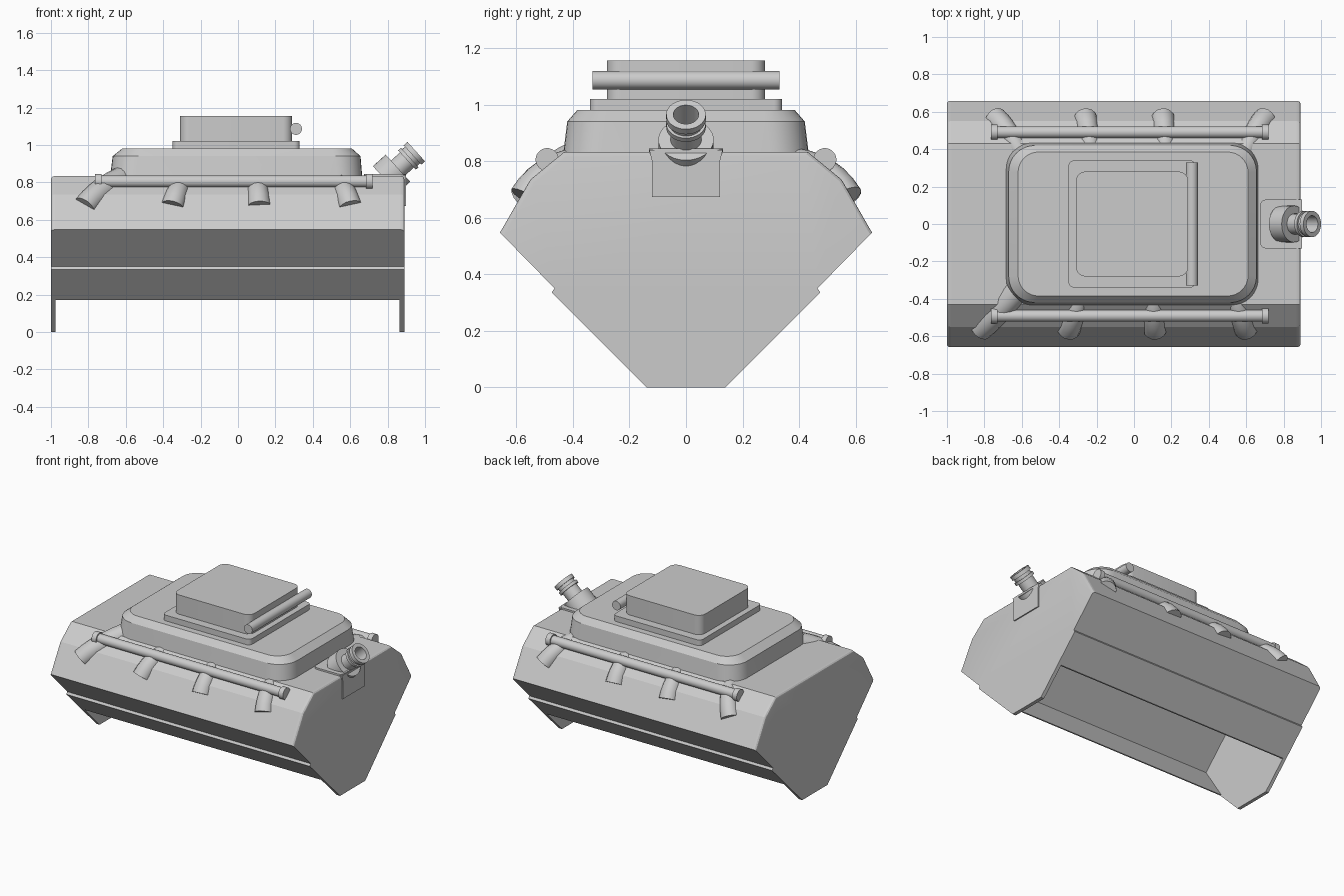
import bpy, bmesh, math
from mathutils import Vector

cube = bpy.data.objects.get("Cube")
if cube:
    bpy.data.objects.remove(cube, do_unlink=True)

grey = bpy.data.materials.new("plain_grey")
grey.use_nodes = True
grey.diffuse_color = (0.6, 0.6, 0.6, 1)
grey.node_tree.nodes["Principled BSDF"].inputs["Base Color"].default_value = (0.6, 0.6, 0.6, 1)


def finish(name, bm, angle=30):
    bmesh.ops.recalc_face_normals(bm, faces=bm.faces)
    mesh = bpy.data.meshes.new(name)
    bm.to_mesh(mesh)
    bm.free()
    mesh.materials.append(grey)
    ob = bpy.data.objects.new(name, mesh)
    bpy.context.collection.objects.link(ob)
    bpy.ops.object.select_all(action='DESELECT')
    ob.select_set(True)
    bpy.context.view_layer.objects.active = ob
    bpy.ops.object.shade_smooth_by_angle(angle=math.radians(angle))


def loft(bm, loops):
    """Skin equal-length closed loops of points and cap both ends."""
    rows = [[bm.verts.new(p) for p in loop] for loop in loops]
    n = len(rows[0])
    for a, b in zip(rows, rows[1:]):
        for i in range(n):
            j = (i + 1) % n
            bm.faces.new((a[i], a[j], b[j], b[i]))
    bm.faces.new(rows[0])
    bm.faces.new(rows[-1])


def rounded_rect(x0, x1, y, r, z, steps=8):
    pts = []
    for k, (cx, cy) in enumerate(((x1 - r, y - r), (x0 + r, y - r), (x0 + r, r - y), (x1 - r, r - y))):
        for s in range(steps + 1):
            a = math.pi / 2 * (k + s / steps)
            pts.append((cx + r * math.cos(a), cy + r * math.sin(a), z))
    return pts


def rounded_block(name, layers):
    bm = bmesh.new()
    loft(bm, [rounded_rect(*layer) for layer in layers])
    finish(name, bm)


def ring(centre, u, v, r, sides):
    return [centre + r * (u * math.cos(t) + v * math.sin(t))
            for t in (math.tau * i / sides for i in range(sides))]


def lathe(name, origin, axis, profile, sides=32):
    """Turn (distance, radius) pairs about an axis."""
    axis = Vector(axis).normalized()
    u = axis.orthogonal().normalized()
    v = axis.cross(u)
    bm = bmesh.new()
    loft(bm, [ring(Vector(origin) + axis * d, u, v, r, sides) for d, r in profile])
    finish(name, bm)


def tube(name, points, radii, sides=16, steps=6):
    """Round strut along a quadratic curve through its control points."""
    a, b, c = map(Vector, points)
    loops = []
    for k in range(steps + 1):
        t = k / steps
        p = a * (1 - t) ** 2 + b * 2 * t * (1 - t) + c * t * t
        d = ((b - a) * (1 - t) + (c - b) * t).normalized()
        u = d.cross(Vector((0, 0, 1))).normalized()
        loops.append(ring(p, u, d.cross(u), radii[0] + (radii[1] - radii[0]) * t, sides))
    bm = bmesh.new()
    loft(bm, loops)
    finish(name, bm)


def extrude_x(name, profile, x0, x1, round_x=None):
    bm = bmesh.new()
    loft(bm, [[(x, y, z) for y, z in profile] for x in (x0, x1)])
    if round_x is not None:
        edges = [e for e in bm.edges if all(abs(w.co.x - round_x) < 0.001 and w.co.z > 0.54 for w in e.verts)]
        bmesh.ops.bevel(bm, geom=edges, offset=0.018, segments=3, profile=0.5, affect='EDGES')
    finish(name, bm, 20)


def mirrored(half):
    return half + [(-y, z) for y, z in reversed(half)]


# Hull: hollow body between two full-height end plates
upper = [(0.475, 0.335), (0.465, 0.35), (0.658, 0.547), (0.55, 0.735), (0.43, 0.833)]
plate = mirrored([(0.14, 0)] + upper)
outer = mirrored([(0.31, 0.17)] + upper)
cavity = mirrored([(0.3, 0.17), (0.45, 0.4), (0.15, 0.7)])
extrude_x("hull_body", outer + cavity[::-1], -0.976, 0.864)
extrude_x("rear_end_plate", plate, -1, -0.976, -1)
extrude_x("front_end_plate", plate, 0.864, 0.89, 0.89)

# Superstructure
rounded_block("turret", [(-0.685, 0.665, 0.435, 0.14, 0.82), (-0.67, 0.655, 0.42, 0.14, 0.94),
                         (-0.62, 0.61, 0.385, 0.11, 0.98)])
rounded_block("hatch_base", [(-0.35, 0.33, 0.34, 0.03, 0.97), (-0.35, 0.33, 0.34, 0.03, 1.02)])
rounded_block("hatch_box", [(-0.31, 0.29, 0.28, 0.05, 1.01), (-0.31, 0.29, 0.28, 0.05, 1.155)])
lathe("hatch_bar", (0.31, -0.33, 1.086), (0, 1, 0), [(0, 0.032), (0.66, 0.032)])

# Side rails with end collars, and the low struts that pass beneath them
struts = {
    "front": (-1, ((-0.35, -0.29), (0.113, 0.1), (0.6, 0.54))),
    "back": (1, ((-0.74, -0.61), (-0.26, -0.23), (0.155, 0.17), (0.7, 0.59))),
}
for side, (s, places) in struts.items():
    lathe(side + "_rail", (-0.765, s * 0.491, 0.805), (1, 0, 0),
          [(0, 0.041), (0.035, 0.041), (0.035, 0.032), (1.45, 0.032), (1.45, 0.041), (1.485, 0.041)], 20)
    for i, (foot, head) in enumerate(places, 1):
        tube(f"{side}_strut_{i}", ((foot, s * 0.563, 0.67), ((foot + head) / 2, s * 0.505, 0.775),
                                   (head, s * 0.38, 0.795)), (0.063, 0.052))
tube("front_corner_strut", ((-0.82, -0.563, 0.67), (-0.73, -0.48, 0.78), (-0.57, -0.3, 0.84)),
     (0.063, 0.068))

# Angled nozzle on its bracket
rounded_block("bracket_top", [(0.675, 0.895, 0.13, 0.03, 0.82), (0.675, 0.895, 0.13, 0.03, 0.845)])
extrude_x("bracket_face", mirrored([(0.12, 0.673), (0.12, 0.8), (0.13, 0.84)]), 0.8, 0.898)
lathe("nozzle_base", (0.787, 0, 0.814), (0.74, 0, 0.67), [(0, 0.098), (0.092, 0.098)])
lathe("nozzle", (0.855, 0, 0.876), (0.74, 0, 0.67),
      [(-0.03, 0.055), (0.065, 0.055), (0.065, 0.07), (0.085, 0.07), (0.085, 0.06), (0.105, 0.06),
       (0.105, 0.07), (0.132, 0.07), (0.132, 0.045), (0.02, 0.045)])
